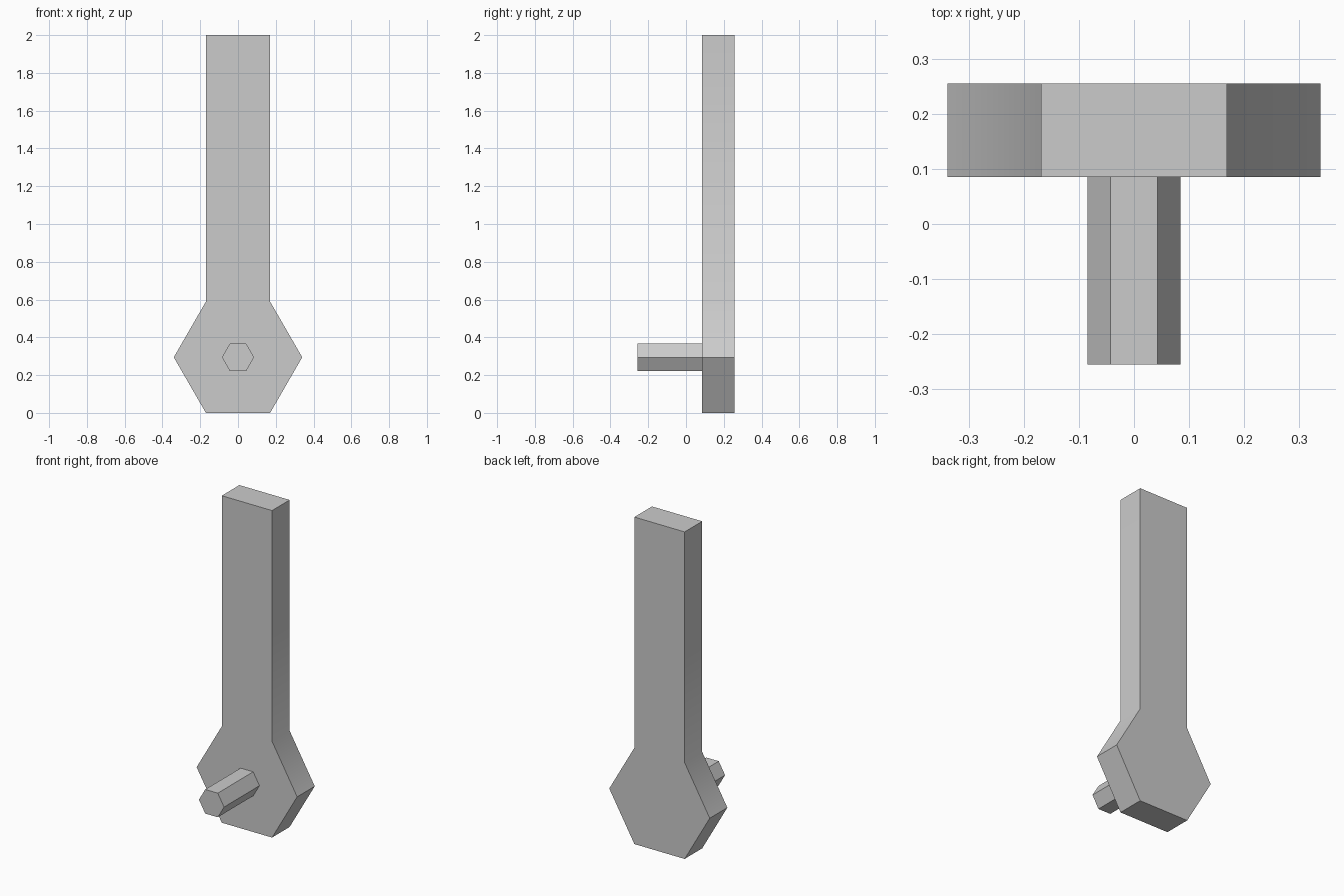
import bpy
import bmesh
from math import cos, sin, radians

cube = bpy.data.objects.get("Cube")
if cube:
    bpy.data.objects.remove(cube, do_unlink=True)

HEX_R = 0.34                       # corner radius of the hexagonal head
PEG_R = 0.085
HUB_Z = HEX_R * sin(radians(60))   # head stands on its lower flat
FRONT, BACK, PEG_TIP = 0.086, 0.256, -0.256

# Single grey finish
grey = bpy.data.materials.new("plain grey")
grey.use_nodes = True
colour = (0.6, 0.6, 0.6, 1)
grey.diffuse_color = colour
grey.node_tree.nodes["Principled BSDF"].inputs["Base Color"].default_value = colour


def hexagon(radius):
    """Corners in x, z, starting at +x and going round through the top."""
    return [(radius * cos(radians(60 * i)), HUB_Z + radius * sin(radians(60 * i)))
            for i in range(6)]


def extrude_outline(name, outline, y_front, y_back):
    bm = bmesh.new()
    face = bm.faces.new([bm.verts.new((x, y_front, z)) for x, z in outline])
    result = bmesh.ops.extrude_face_region(bm, geom=[face], use_keep_orig=True)
    moved = [g for g in result["geom"] if isinstance(g, bmesh.types.BMVert)]
    bmesh.ops.translate(bm, verts=moved, vec=(0, y_back - y_front, 0))
    bmesh.ops.recalc_face_normals(bm, faces=bm.faces)
    mesh = bpy.data.meshes.new(name)
    bm.to_mesh(mesh)
    bm.free()
    mesh.materials.append(grey)
    obj = bpy.data.objects.new(name, mesh)
    bpy.context.collection.objects.link(obj)
    # Soften only the shallow bend between the arm and the head
    bpy.ops.object.select_all(action="DESELECT")
    obj.select_set(True)
    bpy.context.view_layer.objects.active = obj
    bpy.ops.object.shade_smooth_by_angle(angle=radians(40))
    return obj


# Flat arm growing out of the top side of the hexagonal head
head = hexagon(HEX_R)
arm_top = [(HEX_R / 2, 2), (-HEX_R / 2, 2)]
extrude_outline("arm_plate", head[:2] + arm_top + head[2:], FRONT, BACK)

# Hexagonal peg sticking out of the front
extrude_outline("peg", hexagon(PEG_R), PEG_TIP, FRONT)
